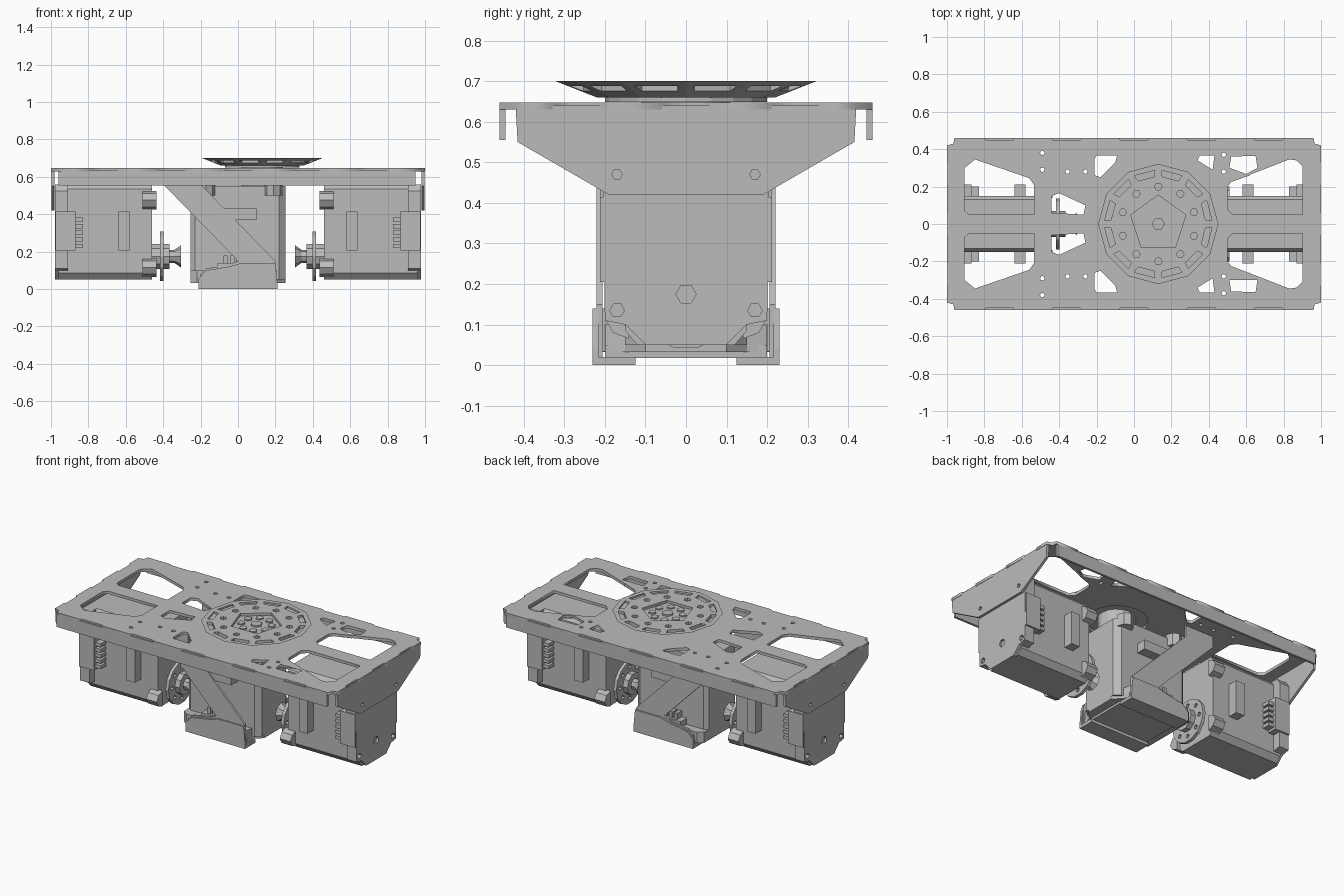
import bpy, bmesh
from math import sin, cos, pi
from mathutils import Matrix, Vector

if "Cube" in bpy.data.objects:
    bpy.data.objects.remove(bpy.data.objects["Cube"])

grey = bpy.data.materials.new("plain grey")
grey.use_nodes = True
grey.diffuse_color = (0.5, 0.5, 0.5, 1)
grey.node_tree.nodes["Principled BSDF"].inputs["Base Color"].default_value = (0.5, 0.5, 0.5, 1)


def prism(bm, pts, axis, lo, hi, top_scale=1, centre=(0, 0)):
    """Extrude a 2D outline along an axis, optionally flaring its far end."""
    def place(p, h):
        return {"x": (h, p[0], p[1]), "y": (p[0], h, p[1]), "z": (p[0], p[1], h)}[axis]
    far = [[c + (v - c) * top_scale for v, c in zip(p, centre)] for p in pts]
    a = [bm.verts.new(place(p, lo)) for p in pts]
    b = [bm.verts.new(place(p, hi)) for p in far]
    n = len(pts)
    faces = [bm.faces.new(a), bm.faces.new(b)]
    faces += [bm.faces.new((a[i], a[(i + 1) % n], b[(i + 1) % n], b[i])) for i in range(n)]
    bmesh.ops.recalc_face_normals(bm, faces=faces)


def box(bm, x0, x1, y0, y1, z0, z1):
    prism(bm, [(x0, y0), (x1, y0), (x1, y1), (x0, y1)], "z", z0, z1)


def ring(r, n, c=(0, 0), turn=0.0):
    return [(c[0] + r * cos(turn + 2 * pi * i / n), c[1] + r * sin(turn + 2 * pi * i / n))
            for i in range(n)]


def flip(pts):
    return [(x, -y) for x, y in pts]


def evaluated_mesh(ob):
    bpy.context.view_layer.update()
    dg = bpy.context.evaluated_depsgraph_get()
    return bpy.data.meshes.new_from_object(ob.evaluated_get(dg))


def add(name, data):
    ob = bpy.data.objects.new(name, data)
    bpy.context.scene.collection.objects.link(ob)
    return ob


def finish(name, bm, matrix=None):
    if matrix:
        bm.transform(matrix)
        bmesh.ops.recalc_face_normals(bm, faces=bm.faces)
    me = bpy.data.meshes.new(name)
    bm.to_mesh(me)
    bm.free()
    me.materials.append(grey)
    return add(name, me)


def cut(ob, bm):
    """Subtract the cutter mesh and keep only the result."""
    cutter = finish("cutter", bm)
    cutter.hide_render = True
    m = ob.modifiers.new("cut", "BOOLEAN")
    m.object, m.operation, m.solver = cutter, "DIFFERENCE", "EXACT"
    me = evaluated_mesh(ob)
    ob.modifiers.clear()
    ob.data = me
    bpy.data.objects.remove(cutter)


def pierced_sheet(name, loops, z, thickness):
    """Flat sheet from an outline followed by its holes, filled as a 2D curve."""
    cu = bpy.data.curves.new(name, "CURVE")
    cu.dimensions, cu.fill_mode, cu.extrude = "2D", "BOTH", thickness / 2
    for pts in loops:
        sp = cu.splines.new("POLY")
        sp.points.add(len(pts) - 1)
        for p, (x, y) in zip(sp.points, pts):
            p.co = (x, y, 0, 1)
        sp.use_cyclic_u = True
    source = add(name + "_outline", cu)
    me = evaluated_mesh(source)
    bpy.data.objects.remove(source)
    me.transform(Matrix.Translation((0, 0, z)))
    me.materials.clear()
    me.materials.append(grey)
    return add(name, me)


# Top plate with notched edges, window cutouts and screw holes
hub = (.13, 0)
half = [(-.96, -.46)]
for x in (-.72, -.36, 0, .36, .72):
    half += [(x - .08, -.46), (x - .075, -.45), (x + .075, -.45), (x + .08, -.46)]
half += [(.96, -.46), (.965, -.43), (1, -.42)]
for y in (-.27, 0, .27):
    half += [(1, y - .06), (.99, y - .055), (.99, y + .055), (1, y + .06)]
half += [(1, .42), (.965, .43)]
outline = half + [(-x, -y) for x, y in half]
windows = [
    [(-.905, .07), (-.88, .05), (-.535, .05), (-.535, .21), (-.56, .245),
     (-.85, .345), (-.905, .3)],
    [(.5, .08), (.53, .05), (.9, .05), (.9, .31), (.87, .34), (.83, .345), (.52, .225), (.5, .2)],
    [(-.44, .06), (-.27, .05), (-.26, .1), (-.4, .165), (-.44, .15)],
    [(-.21, .26), (-.18, .25), (-.1, .33), (-.09, .365), (-.2, .365), (-.21, .35)],
    [(.42, .29), (.43, .365), (.35, .365), (.34, .34)],
    [(.51, .3), (.62, .26), (.66, .3), (.65, .365), (.52, .36)]]
windows += [ring(.012, 8, c) for c in
            [(-.49, .38), (-.49, .29), (-.355, .28), (-.26, .28), (.48, .28), (.48, .37)]]
pierced_sheet("top_plate", [outline, ring(.18, 20, hub)] + windows + [flip(w) for w in windows],
              .639, .018)

# Folded long-side lips
for s, side in ((-1, "front"), (1, "back")):
    bm = bmesh.new()
    box(bm, -.96, .95, *sorted((s * .445, s * .46)), .555, .638)
    finish(side + "_lip", bm)

# Folded end flanges with motor screw holes
for s, side in ((-1, "right"), (1, "left")):
    bm = bmesh.new()
    prism(bm, [(-.42, .64), (-.415, .55), (-.19, .42), (.19, .42), (.415, .55), (.42, .64)],
          "x", s * .982, s * .998)
    flange = finish(side + "_end_flange", bm)
    bm = bmesh.new()
    for y in (-.17, .17):
        prism(bm, ring(.013, 6, (y, .47)), "x", s * .95, s * 1.05)
    cut(flange, bm)


def motor(name, matrix):
    """Boxed motor: shaft along +x, long side along z, centred at the origin."""
    bm = bmesh.new()
    prism(bm, [(-.12, -.255), (.12, -.255), (.15, -.22), (.15, .23), (.13, .255),
               (-.13, .255), (-.15, .23), (-.15, -.22)], "x", -.25, .25)
    finish(name + "_body", bm, matrix)
    # Wide outer end cap with corner screws and a shaft boss
    bm = bmesh.new()
    prism(bm, [(-.1, -.255), (.1, -.255), (.15, -.205), (.2, -.195), (.205, .22), (.18, .255),
               (-.18, .255), (-.205, .22), (-.2, -.195), (-.15, -.205)], "x", -.268, -.2)
    cap = finish(name + "_end_cap", bm, matrix)
    bm = bmesh.new()
    for y in (-.17, .17):
        prism(bm, ring(.018, 6, (y, -.17)), "x", -.3, -.24)
    prism(bm, ring(.025, 6, (0, -.13)), "x", -.3, -.255)
    bm.transform(matrix)
    bmesh.ops.recalc_face_normals(bm, faces=bm.faces)
    cut(cap, bm)
    # Inner mounting ears, side clips and ribbed sockets
    bm = bmesh.new()
    for s in (-1, 1):
        for z in (-.19, .17):
            prism(bm, [(s * .14, z - .05), (s * .18, z - .035), (s * .2, z),
                       (s * .18, z + .035), (s * .14, z + .05)], "x", .2, .275)
        y0, y1 = sorted((s * .14, s * .212))
        box(bm, .07, .13, y0, y1, -.1, .11)
        box(bm, -.266, -.16, y0, y1, -.1, .11)
        for i in range(5):
            z = -.085 + i * .035
            box(bm, -.16, -.12, *sorted((s * .14, s * .2)), z, z + .022)
    finish(name + "_ears_and_sockets", bm, matrix)


left_side = Matrix.Translation((-.71, 0, .305))
mirror = Matrix.Scale(-1, 4, Vector((1, 0, 0)))
motor("right_motor", left_side)
motor("left_motor", mirror @ left_side)
motor("centre_motor", Matrix.Translation((0, 0, .3)) @ Matrix.Rotation(-pi / 2, 4, "Y"))

# Output horns facing the middle
for s, side in ((-1, "right"), (1, "left")):
    bm = bmesh.new()
    prism(bm, ring(.135, 14, (0, .175)), "x", s * .418, s * .398)
    horn = finish(side + "_horn_plate", bm)
    bm = bmesh.new()
    for c in ring(.1, 8, (0, .175)):
        prism(bm, ring(.014, 6, c), "x", s * .45, s * .35)
    cut(horn, bm)
    bm = bmesh.new()
    prism(bm, ring(.07, 10, (0, .175)), "x", s * .46, s * .365)
    prism(bm, ring(.035, 8, (0, .175)), "x", s * .365, s * .34)
    prism(bm, ring(.035, 8, (0, .175)), "x", s * .34, s * .305, 1.7, (0, .175))
    finish(side + "_horn_hub", bm)

# Bracket carrying the centre motor: diagonal arms, skirts and a floor
arm = [(-.4, .632), (-.4, .56), (0, .15), (-.05, .13), (-.17, .11), (-.2, .08), (-.21, .02),
       (.2, .02), (.2, .15), (-.2, .56), (-.2, .632)]
skirt = [(-.21, 0), (.21, 0), (.21, .04), (.2, .14), (.02, .14), (-.05, .12), (-.17, .1), (-.21, .06)]
for s, side in ((-1, "front"), (1, "back")):
    bm = bmesh.new()
    prism(bm, arm, "y", s * .206, s * .22)
    prism(bm, skirt, "y", s * .216, s * .23)
    box(bm, -.21, .21, *sorted((s * .125, s * .225)), 0, .02)
    finish(side + "_bracket_arm", bm)
bm = bmesh.new()
box(bm, -.2, .2, -.2, .2, .018, .05)
finish("bracket_floor", bm)

# Turntable: flared disc with rim slots, a five-sided pocket and bolt holes
bm = bmesh.new()
prism(bm, ring(.2, 20, hub), "z", .649, .664)
prism(bm, ring(.11, 16, hub), "z", .55, .65)
finish("turntable_hub", bm)
bm = bmesh.new()
prism(bm, ring(.22, 12, hub), "z", .66, .7, 1.46, hub)
disc = finish("turntable_disc", bm)
bm = bmesh.new()
for i in range(12):
    a = 2 * pi * (i + .5) / 12
    slot = [(.25, -.045), (.282, -.056), (.282, .056), (.25, .045)]
    slot = [(hub[0] + r * cos(a) - t * sin(a), r * sin(a) + t * cos(a)) for r, t in slot]
    prism(bm, slot, "z", .64, .72)
for c in ring(.2, 10, hub, pi / 10):
    prism(bm, ring(.02, 6, c), "z", .672, .72)
prism(bm, ring(.155, 5, hub, pi / 2), "z", .684, .72)
cut(disc, bm)
bm = bmesh.new()
for c in ring(.09, 8, hub, pi / 8):
    prism(bm, ring(.024, 6, c), "z", .67, .692)
prism(bm, ring(.035, 6, hub), "z", .67, .694)
finish("turntable_bolts", bm)
